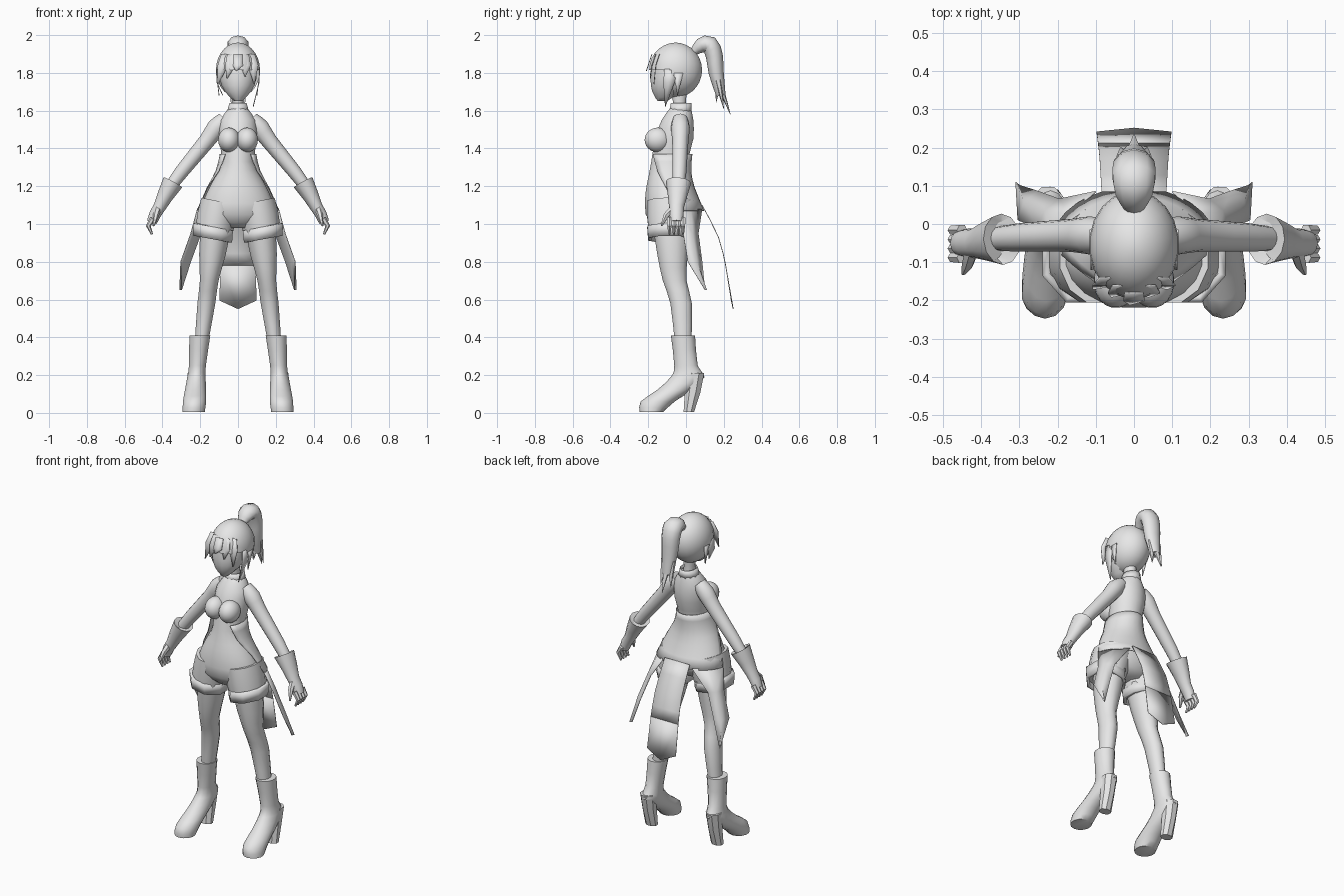
import bpy, bmesh, math
from mathutils import Vector

if bpy.data.objects.get("Cube"):
    bpy.data.objects.remove(bpy.data.objects["Cube"])

shade = 0.8
grey = bpy.data.materials.new("plain grey")
grey.use_nodes = True
grey.diffuse_color = (shade, shade, shade, 1)
grey.node_tree.nodes["Principled BSDF"].inputs["Base Color"].default_value = grey.diffuse_color


def build(name, verts, faces, mirror=False, solid=0, angle=50):
    mesh = bpy.data.meshes.new(name)
    mesh.from_pydata(verts, [], faces)
    mesh.materials.append(grey)
    obj = bpy.data.objects.new(name, mesh)
    bpy.context.collection.objects.link(obj)
    bm = bmesh.new()
    bm.from_mesh(mesh)
    bmesh.ops.recalc_face_normals(bm, faces=bm.faces)
    bm.to_mesh(mesh)
    bm.free()
    bpy.ops.object.select_all(action="DESELECT")
    obj.select_set(True)
    bpy.context.view_layer.objects.active = obj
    bpy.ops.object.shade_smooth_by_angle(angle=math.radians(angle))
    if solid:
        thickness = obj.modifiers.new("thickness", "SOLIDIFY")
        thickness.thickness, thickness.offset = solid, 0
    if mirror:
        obj.modifiers.new("mirror", "MIRROR")
    return obj


def strip_faces(rows, columns, closed):
    return [(i * columns + j, i * columns + (j + 1) % columns,
             (i + 1) * columns + (j + 1) % columns, (i + 1) * columns + j)
            for i in range(rows - 1) for j in range(columns if closed else columns - 1)]


def skin(name, rings, caps=True, **options):
    """Bridge equal rings of points into a tube."""
    n = len(rings[0])
    verts = [point for ring in rings for point in ring]
    faces = strip_faces(len(rings), n, True)
    if caps:
        faces += [tuple(range(n)), tuple(range(len(verts) - n, len(verts)))]
    return build(name, verts, faces, **options)


def sheet(name, rows, **options):
    """Thin cloth or hair from rows of points."""
    verts = [point for row in rows for point in row]
    return build(name, verts, strip_faces(len(rows), len(rows[0]), False), solid=.004, **options)


def curved(rows):
    """Add one spline midpoint between neighbouring rows."""
    result = []
    last = len(rows) - 1
    for i in range(last):
        nearby = zip(rows[max(i - 1, 0)], rows[i], rows[i + 1], rows[min(i + 2, last)])
        result += [rows[i], tuple((9 * (b + c) - a - d) / 16 for a, b, c, d in nearby)]
    return result + [rows[last]]


def around(count, start=0):
    return [math.tau * (k + start) / count for k in range(count)]


def stack(name, rows, x=0, lean=0, tilt=0, n=16, **options):
    """Level rings: height, half width, front, back."""
    rings = []
    for z, half, front, back in rows:
        middle, depth = (front + back) / 2, (back - front) / 2
        rings.append([(x + lean * z + half * math.cos(a), middle + depth * math.sin(a),
                       z + tilt * half * math.cos(a)) for a in around(n, .5)])
    return skin(name, rings, **options)


def ball(name, centre, radii, steps=12, **options):
    x, y, z = centre
    wide, deep, tall = radii
    rows = []
    for k in range(steps + 1):
        a = math.pi * min(max(k / steps, .02), .98)
        s = math.sin(a)
        rows.append((z + tall * math.cos(a), wide * s, y - deep * s, y + deep * s))
    return stack(name, rows, x=x, n=20, **options)


def tube(name, path, across=(0, 1, 0), wide=1, n=10, **options):
    """Rings square to a path of x, y, z, radius; widened along one axis."""
    rings = []
    last = len(path) - 1
    for i, (*centre, radius) in enumerate(path):
        along = Vector(path[min(i + 1, last)][:3]) - Vector(path[max(i - 1, 0)][:3])
        along.normalize()
        v = Vector(across)
        v = (v - along * along.dot(v)).normalized()
        u = v.cross(along)
        rings.append([Vector(centre) + radius * (u * math.cos(a) + wide * v * math.sin(a))
                      for a in around(n)])
    return skin(name, rings, **options)


def ribbon(name, path, axis=(1, 0, 0), **options):
    """Sheet along a path of x, y, z, half width."""
    return sheet(name, [[Vector(centre) + Vector(axis) * half * side for side in (-1, 0, 1)]
                        for *centre, half in path], **options)


# Head, neck and collar
stack("face", curved([(1.65, .02, -.15, -.1), (1.7, .07, -.18, -.03),
                      (1.77, .1, -.19, .03), (1.86, .1, -.18, .04)]))
stack("neck", [(1.57, .04, -.08, .01), (1.65, .03, -.07, 0), (1.72, .04, -.09, .01)], n=12)
stack("collar", [(1.59, .06, -.09, .03), (1.64, .045, -.08, .03)], n=12, caps=False, solid=.004)

# Hair cap, cut open in front of the face
hair = ball("hair_cap", (0, -.055, 1.815), (.118, .142, .145), steps=14)
bm = bmesh.new()
bm.from_mesh(hair.data)
opening = [f for f in bm.faces
           if f.calc_center_median().y < -.07 and f.calc_center_median().z < 1.83]
bmesh.ops.delete(bm, geom=opening, context="FACES")
bm.to_mesh(hair.data)
bm.free()

# Fringe and side locks
for name, x, length in (("right_outer", -.08, .12), ("right_inner", -.04, .09), ("middle", 0, .05),
                        ("left_inner", .04, .08), ("left_outer", .08, .12)):
    front = abs(x) / 2 - .2
    ribbon(name + "_fringe", [(x * .8, front + .02, 1.9, .025), (x, front, 1.84, .028),
                              (x * 1.2 - .01, front - .01, 1.86 - length, .002)])
for name, side, tip in (("left", 1, 1.62), ("right", -1, 1.68)):
    ribbon(name + "_long_lock", [(side * .112, -.08, 1.82, .035), (side * .112, -.09, 1.75, .03),
                                 (side * .08, -.11, tip, .001)], axis=(0, 1, 0))
ribbon("short_lock", [(.115, -.04, 1.8, .025), (.1, -.045, 1.68, .001)], axis=(0, 1, 0), mirror=True)

# Ponytail with pointed ends
sideways = (1, 0, 0)
tube("ponytail", curved([(0, .04, 1.91, .02), (0, .08, 1.945, .04), (0, .125, 1.95, .047),
                         (0, .15, 1.89, .045), (0, .16, 1.8, .04), (0, .185, 1.68, .025)]),
     across=sideways, wide=1.25)
for name, x, y in (("left", .035, .2), ("right", -.035, .2), ("back", 0, .235), ("front", 0, .16)):
    tube(name + "_ponytail_end", [(x * .6, .17, 1.76, .02), (x, y, 1.78 - y * .85, .001)],
         across=sideways, wide=1.4, n=6)

# Torso and bust
stack("torso", curved([(1.62, .042, -.08, .025), (1.55, .095, -.13, .04), (1.45, .1, -.165, .04),
                       (1.33, .087, -.185, .01), (1.25, .122, -.2, .02), (1.17, .165, -.215, .035),
                       (1.05, .2, -.215, .05), (.98, .1, -.15, 0)]), n=20)
ball("bust", (.048, -.15, 1.445), (.058, .07, .065), mirror=True)

# Shorts and turned cuffs
stack("shorts_leg", [(1.12, .1, -.21, .045), (1.04, .105, -.21, .045), (.95, .1, -.2, .03)],
      x=.31, lean=-.19, tilt=.2, n=12, mirror=True)
stack("shorts_cuff", [(.985, .105, -.205, .03), (.92, .1, -.2, .025)],
      x=.133, tilt=.2, n=8, caps=False, solid=.02, angle=30, mirror=True)

# Legs and heeled boots
stack("leg", curved([(1, .085, -.18, .025), (.84, .073, -.155, .012), (.7, .051, -.125, .005),
                     (.58, .049, -.085, .033), (.36, .036, -.06, .03)]),
      x=.24, lean=-.125, n=12, mirror=True)
stack("boot", curved([(.41, .057, -.08, .048), (.25, .046, -.062, .062), (.19, .05, -.08, .098),
                      (.12, .057, -.155, .03), (.06, .063, -.24, -.06), (.005, .06, -.245, -.12)]),
      x=.235, lean=-.08, n=14, mirror=True)
stack("boot_heel", [(.21, .045, 0, .1), (.11, .04, -.01, .08), (.005, .038, -.015, .045)],
      x=.225, n=8, angle=30, mirror=True)

# Arms, flared gloves and fingers
tube("arm", curved([(.07, -.03, 1.555, .04), (.115, -.03, 1.51, .05), (.165, -.03, 1.44, .043),
                    (.3, -.035, 1.275, .037), (.37, -.04, 1.18, .03)]), n=12, mirror=True)
tube("glove", [(.355, -.04, 1.205, .035), (.345, -.04, 1.22, .056), (.385, -.045, 1.15, .043),
               (.415, -.05, 1.09, .033), (.44, -.05, 1.05, .031), (.456, -.05, 1.01, .027)],
     wide=1.2, n=12, mirror=True)
for i, name in enumerate(["index", "middle", "ring", "little"]):
    y = .024 * i - .088
    tube(name + "_finger", [(.45, y, 1.03, .016), (.475, y, .99, .013), (.455, y, .945, .006)],
         n=6, mirror=True)
tube("thumb", [(.425, -.07, 1.08, .019), (.435, -.105, 1.045, .016), (.447, -.13, .99, .005)],
     n=6, mirror=True)

# Coat waist wrapped round the back, with an open front
coat = []
for z, half, back, sweep in curved([(1.37, .095, .032, 135), (1.28, .117, .026, 120),
                                    (1.19, .165, .045, 100), (1.07, .217, .095, 88)]):
    middle, depth = (back - .21) / 2, (back + .21) / 2
    angles = [math.radians(sweep) * k / 8 for k in range(-8, 9)]
    coat.append([(half * math.sin(a), middle + depth * math.cos(a), z) for a in angles])
sheet("coat_waist", coat)

# Coat tails
ribbon("back_tail", curved([(0, .085, 1.1, .085), (0, .172, .93, .09), (0, .21, .78, .094)]))
sheet("back_tail_hem", [[(side * .094, .21, .78) for side in (-1, 0, 1)],
                        [(side * .098, .25 - abs(side) * .01, .55 + abs(side) * .045)
                         for side in (-1, 0, 1)]])
tail = []
for z, front_x, front_y, back_x, back_y in [(1.08, .215, -.055, .1, .085), (.95, .25, -.015, .195, .065),
                                            (.8, .303, .01, .25, .085), (.65, .3, .1, .298, .1)]:
    fold = ((front_x + back_x) / 2 + .01, (front_y + back_y) / 2 + .01, z)
    tail.append([(front_x, front_y, z), fold, (back_x, back_y, z)])
sheet("side_tail", tail, mirror=True)
